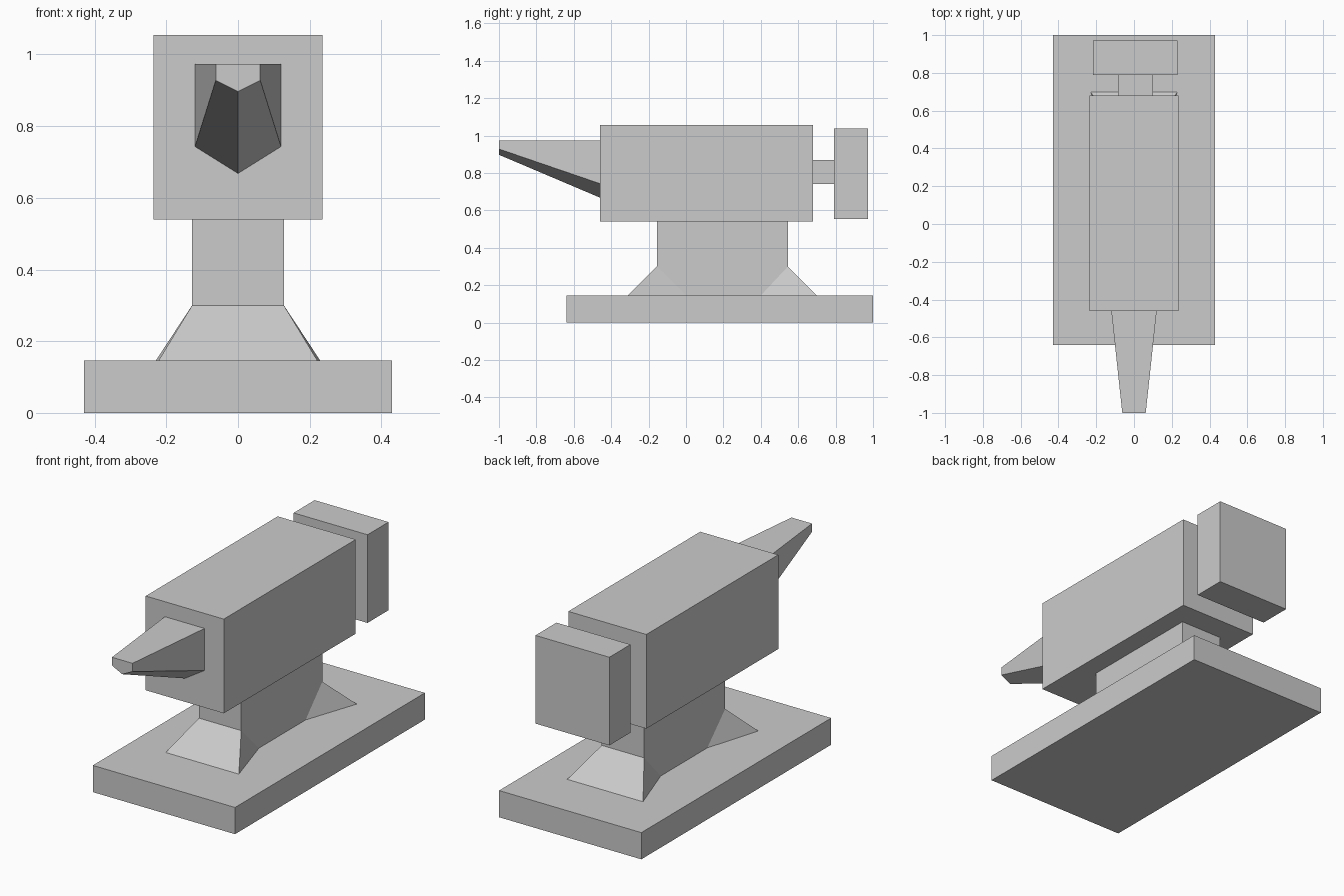
import bpy, bmesh

if "Cube" in bpy.data.objects:
    bpy.data.objects.remove(bpy.data.objects["Cube"])


def finish(name, bm):
    bmesh.ops.recalc_face_normals(bm, faces=bm.faces)
    mesh = bpy.data.meshes.new(name)
    bm.to_mesh(mesh)
    bm.free()
    obj = bpy.data.objects.new(name, mesh)
    bpy.context.collection.objects.link(obj)
    return obj


def box(name, x, y, z):
    bm = bmesh.new()
    bmesh.ops.create_cube(bm, size=1)
    for v in bm.verts:
        for i, (lo, hi) in enumerate((x, y, z)):
            v.co[i] = hi if v.co[i] > 0 else lo
    return finish(name, bm)


def loft(name, rings):
    # Join two matching rings of points and cap both ends
    bm = bmesh.new()
    a, b = [[bm.verts.new(p) for p in ring] for ring in rings]
    n = len(a)
    for i in range(n):
        bm.faces.new((a[i], a[(i + 1) % n], b[(i + 1) % n], b[i]))
    bm.faces.new(a)
    bm.faces.new(b)
    return finish(name, bm)


def foot_flare(name, y_top, y_toe, y_inner, half_toe):
    # Sloped wedge spreading from the waist onto the base
    bm = bmesh.new()
    rows = ((0.128, y_top, 0.30), (half_toe, y_toe, 0.145), (0.128, y_inner, 0.145))
    left, right = [[bm.verts.new((s * x, y, z)) for x, y, z in rows] for s in (-1, 1)]
    bm.faces.new(left)
    bm.faces.new(right)
    for i in range(3):
        j = (i + 1) % 3
        bm.faces.new((left[i], left[j], right[j], right[i]))
    return finish(name, bm)


def horn_ring(y, half, z_side, z_keel):
    return [(-half, y, 0.973), (half, y, 0.973), (half, y, z_side),
            (0, y, z_keel), (-half, y, z_side)]


# Base slab, waist and main block
box("base", (-0.43, 0.43), (-0.64, 1.0), (0, 0.146))
box("waist", (-0.128, 0.128), (-0.155, 0.545), (0.146, 0.54))
box("body", (-0.236, 0.236), (-0.46, 0.68), (0.54, 1.055))

# Flared feet at both ends of the waist
foot_flare("front_foot", -0.155, -0.31, 0.0, 0.222)
foot_flare("back_foot", 0.545, 0.70, 0.40, 0.23)

# Tapering five-sided horn
loft("horn", (horn_ring(-0.46, 0.12, 0.743, 0.668),
              horn_ring(-1.0, 0.062, 0.928, 0.897)))

# Rear block on its short neck
box("neck", (-0.085, 0.10), (0.68, 0.79), (0.742, 0.87))
box("rear_block", (-0.217, 0.23), (0.79, 0.972), (0.555, 1.037))
